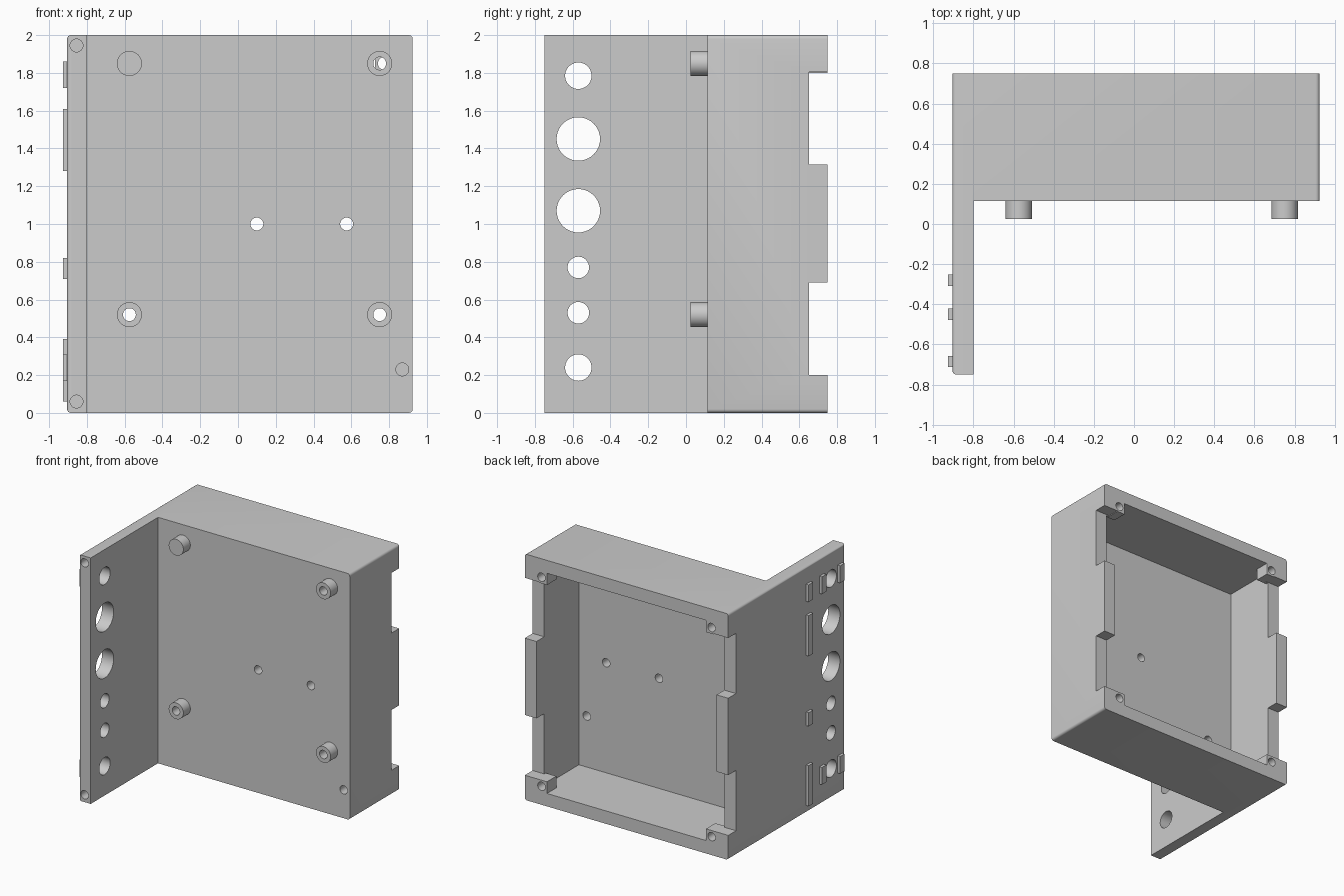
import bpy, bmesh, math
from mathutils import Matrix, Vector

cube = bpy.data.objects.get("Cube")
if cube:
    bpy.data.objects.remove(cube, do_unlink=True)

grey = bpy.data.materials.new("plain grey")
grey.use_nodes = True
colour = (0.6, 0.6, 0.6, 1)
grey.diffuse_color = colour
grey.node_tree.nodes["Principled BSDF"].inputs["Base Color"].default_value = colour

# Main dimensions
X0, X1 = -0.905, 0.925
FRONT, FACE, BACK = -0.75, 0.115, 0.75
WALL, HEIGHT, FLOOR = 0.105, 2.0, 0.205
PIN = 0.034


def finish(bm, name):
    bmesh.ops.recalc_face_normals(bm, faces=bm.faces)
    mesh = bpy.data.meshes.new(name)
    bm.to_mesh(mesh)
    bm.free()
    mesh.materials.append(grey)
    ob = bpy.data.objects.new(name, mesh)
    bpy.context.collection.objects.link(ob)
    return ob


def box(name, xs, ys, zs):
    bm = bmesh.new()
    bmesh.ops.create_cube(bm, size=1)
    for v in bm.verts:
        v.co = [r[0] if c < 0 else r[1] for c, r in zip(v.co, (xs, ys, zs))]
    return finish(bm, name)


def rod(name, axis, centre, radius, length):
    bm = bmesh.new()
    turn = Matrix.Rotation(math.pi / 2, 4, "X" if axis == "Y" else "Y")
    bmesh.ops.create_cone(bm, cap_ends=True, segments=40, radius1=radius, radius2=radius,
                          depth=length, matrix=Matrix.Translation(centre) @ turn)
    return finish(bm, name)


def combine(target, other, operation):
    mod = target.modifiers.new("combine", "BOOLEAN")
    mod.operation, mod.solver, mod.object = operation, "EXACT", other
    bpy.context.view_layer.objects.active = target
    bpy.ops.object.modifier_apply(modifier=mod.name)
    bpy.data.objects.remove(other, do_unlink=True)


def cut(target, other):
    combine(target, other, "DIFFERENCE")


def join(target, other):
    combine(target, other, "UNION")


# Enclosure body: L-shaped outline raised to full height, outer edges rounded
bm = bmesh.new()
outline = [(X0, FRONT), (X0 + WALL, FRONT), (X0 + WALL, FACE), (X1, FACE), (X1, BACK), (X0, BACK)]
base = bm.faces.new([bm.verts.new((x, y, 0)) for x, y in outline])
raised = bmesh.ops.extrude_face_region(bm, geom=[base])["geom"]
bmesh.ops.translate(bm, vec=(0, 0, HEIGHT), verts=[g for g in raised if isinstance(g, bmesh.types.BMVert)])


def is_rounded(edge):
    a, b = (v.co for v in edge.verts)
    if abs(a.x - b.x) > 0.001:
        return False
    along_side = abs(a.z - b.z) < 0.001 and min(abs(a.x - X0), abs(a.x - X1)) < 0.001
    plate_tip = abs(a.x - X0) < 0.001 and max(a.y, b.y) < FRONT + 0.001
    return along_side or plate_tip


bmesh.ops.bevel(bm, geom=[e for e in bm.edges if is_rounded(e)], offset=0.02,
                segments=4, profile=0.5, affect="EDGES")
body = finish(bm, "enclosure_body")

# Rear cavity
cut(body, box("cavity", (X0 + WALL, X1 - WALL), (FLOOR, BACK + 0.1), (WALL, HEIGHT - WALL)))

# Corner screw blocks at the back
for x, side in ((X0, 1), (X1, -1)):
    for z, up in ((0, 1), (HEIGHT, -1)):
        xs = sorted((x + side * 0.05, x + side * 0.2))
        zs = sorted((z + up * 0.05, z + up * 0.2))
        join(body, box("screw_block", xs, (BACK - 0.12, BACK), zs))
        cut(body, rod("screw_hole", "Y", (x + side * 0.15, BACK, z + up * 0.15), PIN, 0.4))

# Notches in both side walls
for low, high in ((0.2, 0.69), (1.315, 1.805)):
    for x in (X0, X1):
        cut(body, box("notch", (x - 0.13, x + 0.13), (0.65, BACK + 0.1), (low, high)))

# Round ports along the side plate
for z, radius in ((0.24, 0.07), (0.53, 0.057), (0.77, 0.057), (1.07, 0.115), (1.45, 0.115), (1.785, 0.07)):
    cut(body, rod("port", "X", (X0, -0.57, z), radius, 0.5))

# Standoffs on the front face, one of them solid
for x in (-0.575, 0.75):
    for z in (0.52, 1.85):
        join(body, rod("standoff", "Y", (x, 0.085, z), 0.066, 0.12))
        if x > 0 or z < 1:
            cut(body, rod("standoff_hole", "Y", (x, 0.1, z), PIN, 0.3))

# Through holes in the floor and blind screw holes
for x in (0.1, 0.575):
    cut(body, rod("floor_hole", "Y", (x, 0.15, 1), PIN, 0.3))
for x, y, z in ((-0.855, FRONT, 0.06), (-0.855, FRONT, 1.945), (0.87, FACE, 0.23)):
    cut(body, rod("blind_hole", "Y", (x, y, z), PIN, 0.4))

# Plain raised label bars on the outer side of the plate
label_rows = {-0.28: ((0.06, 0.39), (0.71, 0.82), (1.28, 1.61), (1.72, 1.86)),
              -0.45: ((0.17, 0.31), (1.72, 1.86)),
              -0.685: ((0.17, 0.31), (1.72, 1.86))}
for y, spans in label_rows.items():
    for low, high in spans:
        box("label_bar", (X0 - 0.022, X0 + 0.005), (y - 0.028, y + 0.028), (low, high))

# Smooth only the curved surfaces
bpy.ops.object.select_all(action="DESELECT")
body.select_set(True)
bpy.context.view_layer.objects.active = body
bpy.ops.object.shade_smooth_by_angle(angle=math.radians(30))
